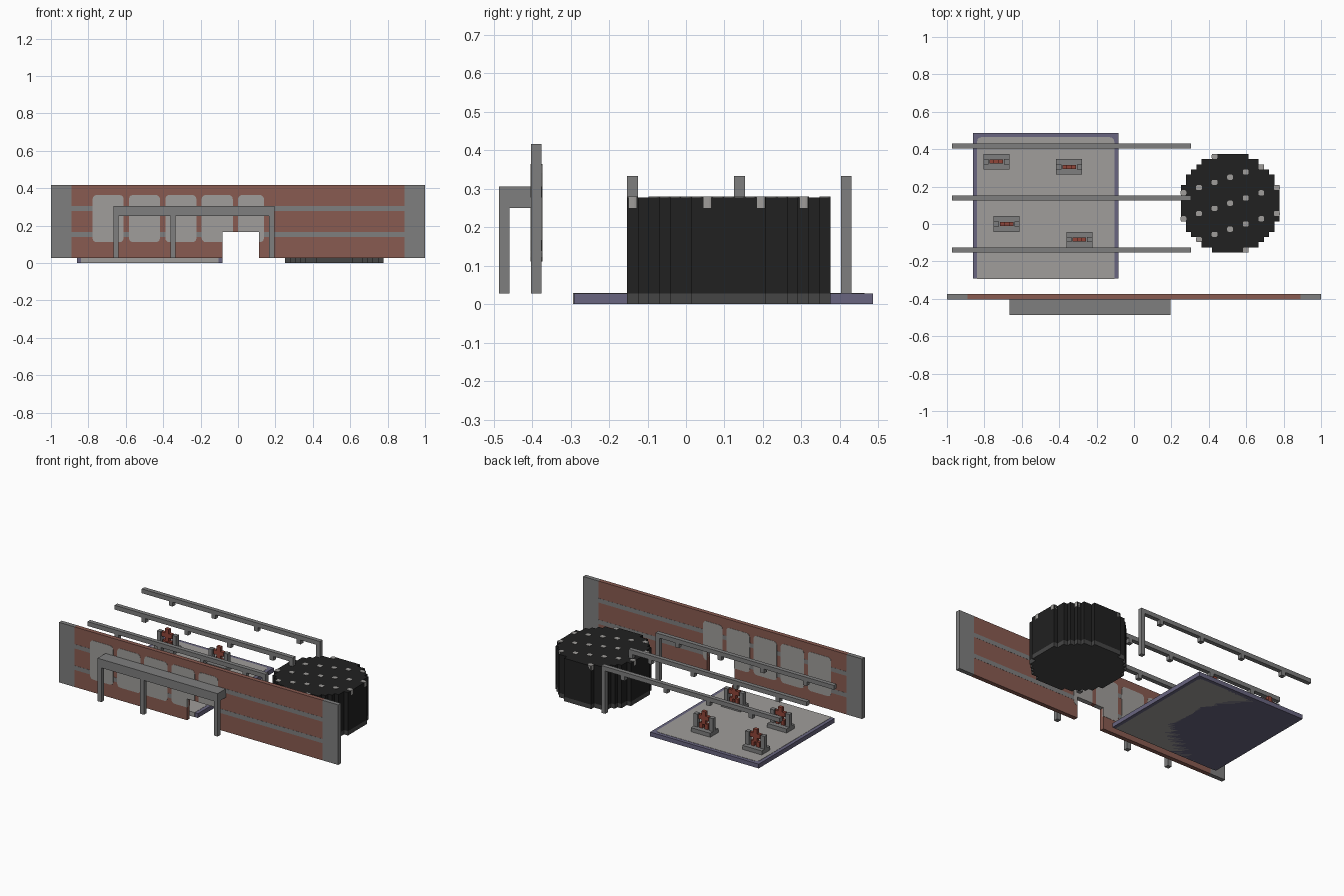
import bpy, bmesh, math

if "Cube" in bpy.data.objects:
    bpy.data.objects.remove(bpy.data.objects["Cube"], do_unlink=True)

U = 1 / 36                      # one block
OX, OY = 36, 17.5               # grid centre in blocks
GROW = 0.06                     # how far inlays stand proud, in blocks


def material(name, rgb):
    m = bpy.data.materials.new(name)
    m.use_nodes = True
    m.diffuse_color = (*rgb, 1)
    m.node_tree.nodes["Principled BSDF"].inputs["Base Color"].default_value = (*rgb, 1)
    return m


BRICK = material("brick red", (0.25, 0.105, 0.082))
GREY = material("steel grey", (0.21, 0.21, 0.21))
PALE = material("pale grey", (0.35, 0.34, 0.325))
PURPLE = material("slate purple", (0.14, 0.13, 0.215))
BLACK = material("black", (0.015, 0.015, 0.015))
DARK = material("dark grey", (0.06, 0.06, 0.06))
RED = material("rust red", (0.28, 0.06, 0.04))


def finish(bm, name, mat):
    bmesh.ops.recalc_face_normals(bm, faces=bm.faces)
    me = bpy.data.meshes.new(name)
    bm.to_mesh(me)
    bm.free()
    me.materials.append(mat)
    ob = bpy.data.objects.new(name, me)
    bpy.context.collection.objects.link(ob)
    return ob


def add_box(bm, x, y, z, round_axis=None, radius=0.5, keep=None):
    """Box between block coordinates; edges along round_axis can be rounded."""
    lo = ((x[0] - OX) * U, (y[0] - OY) * U, z[0] * U)
    hi = ((x[1] - OX) * U, (y[1] - OY) * U, z[1] * U)
    verts = bmesh.ops.create_cube(bm, size=1)["verts"]
    for v in verts:
        v.co = [hi[k] if v.co[k] > 0 else lo[k] for k in range(3)]
    if round_axis is not None:
        edges = {e for v in verts for e in v.link_edges}
        edges = [e for e in edges
                 if abs((e.verts[0].co - e.verts[1].co).normalized()[round_axis]) > 0.9
                 and (keep is None or keep(e.verts[0].co))]
        bmesh.ops.bevel(bm, geom=edges, offset=radius * U, segments=3,
                        profile=0.5, affect='EDGES')


def boxes(name, mat, items, **kw):
    bm = bmesh.new()
    for x, y, z in items:
        add_box(bm, x, y, z, **kw)
    return finish(bm, name, mat)


# Doorway cutter
door = boxes("doorway_cutter", GREY, [((33, 40), (2, 5), (0, 6))])
door.hide_render = True
door.display_type = 'WIRE'


def cut_door(ob):
    mod = ob.modifiers.new("doorway", 'BOOLEAN')
    mod.operation = 'DIFFERENCE'
    mod.solver = 'EXACT'
    mod.object = door


# Front wall with end piers, stripes and windows
WALL_Y = (3, 4)
cut_door(boxes("brick_wall", BRICK, [((4, 68), WALL_Y, (1, 15))]))
boxes("wall_piers", GREY, [((a, a + 4), WALL_Y, (1, 15)) for a in (0, 68)])
cut_door(boxes("wall_stripes", GREY,
               [((4, 68), (3 - GROW / 2, 4 + GROW / 2), (k, k + 1)) for k in (5, 10)]))
cut_door(boxes("windows", PALE,
               [((a, min(a + 6, 41)), (3 - GROW, 4 + GROW), (4, 13.1))
                for a in range(8, 37, 7)], round_axis=1, radius=0.8))

# Entrance canopy on three posts
boxes("canopy_roof", GREY, [((12, 43), (0, 3), (9, 11))])
boxes("canopy_posts", GREY, [((a, a + 1), (0, 1), (1, 9)) for a in (12, 23, 42)])

# Platform with rim and pale inlay
boxes("platform_rim", PURPLE, [((5, 33), (7, 35), (0, 1))])
boxes("platform_floor", PALE, [((5.8, 32.2), (7 - GROW, 34.2), (0, 1 + GROW))],
      round_axis=2, radius=0.8, keep=lambda co: co.y > 0)

# Overhead rails, each with an end post and hanging lugs
for n, j in enumerate((12, 22, 32), 1):
    boxes(f"rail_{n}", GREY, [((1, 47), (j, j + 1), (11, 12))])
    boxes(f"rail_post_{n}", GREY, [((46, 47), (j, j + 1), (1, 11))])
    boxes(f"rail_lugs_{n}", GREY,
          [((a, a + 1), (j, j + 1), (10, 11)) for a in range(8, 42, 11)])

# Four stands, each holding a small red figure
for n, (i, j) in enumerate(((7, 28), (21, 27), (9, 16), (23, 13)), 1):
    mid = (j + 1, j + 2)
    boxes(f"stand_{n}", GREY, [((i, i + 5), (j, j + 3), (1, 2)),
                               ((i, i + 1), mid, (2, 5)),
                               ((i + 4, i + 5), mid, (2, 5))])
    slim = (j + 1.1, j + 1.9)
    boxes(f"figure_{n}", RED, [((i + 2, i + 3), slim, (3, 6)),
                               ((i + 1.2, i + 3.8), slim, (4, 5)),
                               ((i + 1.4, i + 2.2), slim, (2, 3.2)),
                               ((i + 2.8, i + 3.6), slim, (2, 3.2))])

# Round drum with a stepped outline
CX, CY, R = 54.5, 21.5, 9.5


def half_width(d):
    return math.floor(math.sqrt(R * R - d * d)) + 0.5


def drum_layer(name, mat, z0, z1):
    side = []
    for d in range(-9, 10):
        for end in (-0.5, 0.5):
            side.append((half_width(d), d + end))
    outline = side + [(-w, d) for w, d in reversed(side)]
    pts = [p for k, p in enumerate(outline) if p != outline[k - 1]]
    bm = bmesh.new()
    face = bm.faces.new([bm.verts.new(((CX + a - OX) * U, (CY + b - OY) * U, z0 * U))
                         for a, b in pts])
    new = bmesh.ops.extrude_face_region(bm, geom=[face])["geom"]
    bmesh.ops.translate(bm, vec=(0, 0, (z1 - z0) * U),
                        verts=[g for g in new if isinstance(g, bmesh.types.BMVert)])
    finish(bm, name, mat)


drum_layer("drum_base", DARK, 0, 1)
drum_layer("drum_body", BLACK, 1, 10)

# Pale studs set into the drum top in slanting rows
studs = [((i - GROW, i + 1 + GROW), (j, j + 1), (9, 10 + GROW))
         for i in range(45, 64) for j in range(12, 31)
         if i % 3 == 0 and (j - i // 3) % 5 == 3
         and (i - 54) ** 2 + (j - 21) ** 2 <= R * R]
boxes("drum_studs", PALE, studs, round_axis=2, radius=0.3)
